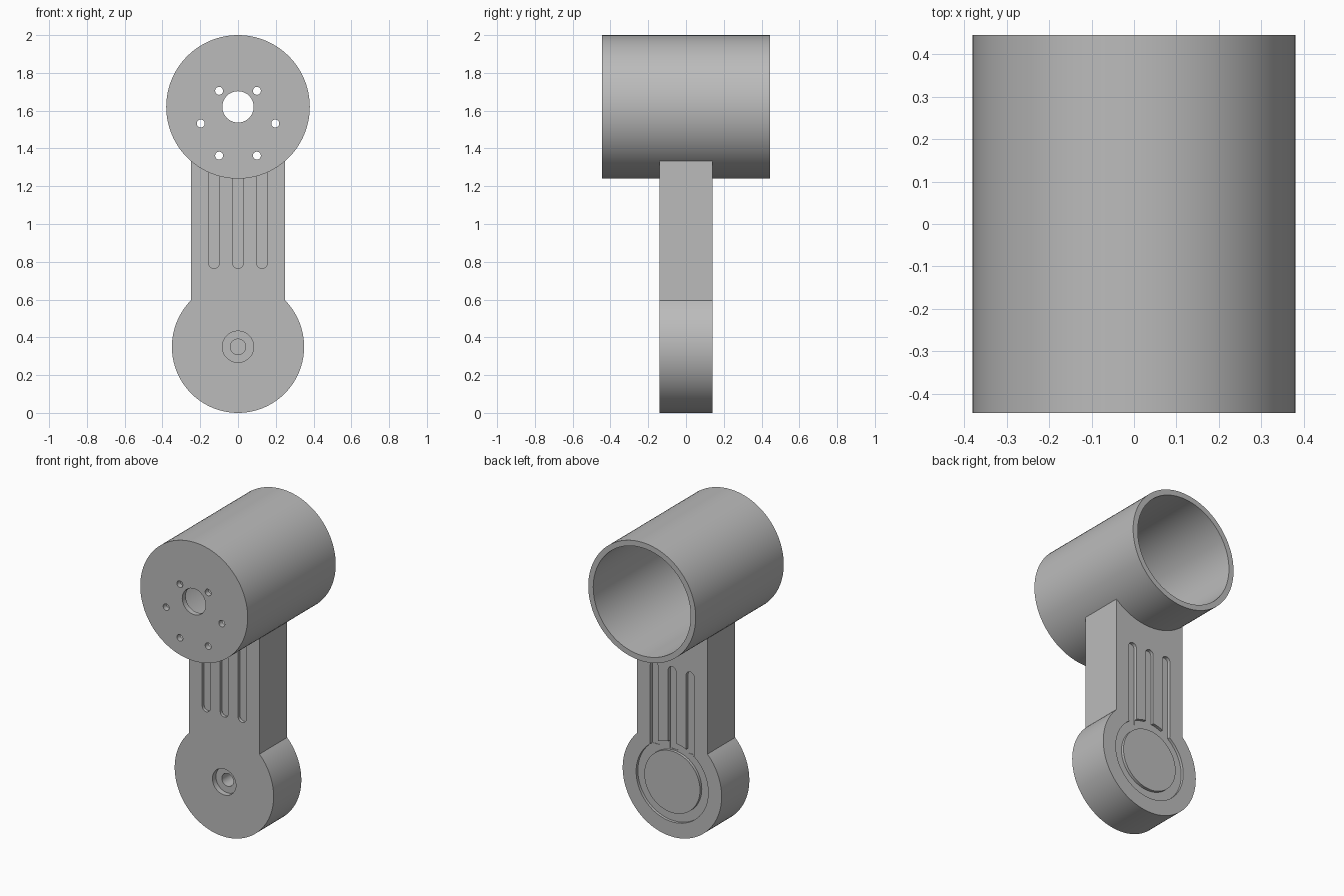
import bpy
import bmesh
from math import asin, cos, sin, pi, radians

cube = bpy.data.objects.get("Cube")
if cube:
    bpy.data.objects.remove(cube, do_unlink=True)

# Main dimensions
DRUM_Z, DRUM_R, BORE_R, DRUM_Y = 1.62, 0.38, 0.345, 0.445
PLATE = 0.035
HUB_Z = HUB_R = 0.35
ARM_X, ARM_Y = 0.25, 0.14
SEAT_R = 0.365

grey = bpy.data.materials.new("plain grey")
grey.use_nodes = True
grey.diffuse_color = (0.5, 0.5, 0.5, 1)
grey.node_tree.nodes["Principled BSDF"].inputs["Base Color"].default_value = (0.5, 0.5, 0.5, 1)


def arc(r, z, start, end, steps, x=0):
    """Points on an arc in the xz plane."""
    angles = [start + (end - start) * i / steps for i in range(steps + 1)]
    return [(x + r * cos(a), z + r * sin(a)) for a in angles]


def circle(r, z, x=0, steps=96):
    return arc(r, z, 0, 2 * pi, steps, x)[:-1]


def prism(name, outline, y0, y1):
    """Extrude an xz outline from y0 to y1."""
    bm = bmesh.new()
    face = bm.faces.new([bm.verts.new((x, y0, z)) for x, z in outline])
    grown = bmesh.ops.extrude_face_region(bm, geom=[face])["geom"]
    bmesh.ops.translate(bm, vec=(0, y1 - y0, 0),
                        verts=[v for v in grown if isinstance(v, bmesh.types.BMVert)])
    bmesh.ops.recalc_face_normals(bm, faces=bm.faces)
    mesh = bpy.data.meshes.new(name)
    bm.to_mesh(mesh)
    bm.free()
    mesh.materials.append(grey)
    obj = bpy.data.objects.new(name, mesh)
    bpy.context.collection.objects.link(obj)
    return obj


def activate(obj):
    bpy.ops.object.select_all(action="DESELECT")
    obj.select_set(True)
    bpy.context.view_layer.objects.active = obj


def cut(target, cutter):
    """Subtract the cutter from the target, then discard it."""
    mod = target.modifiers.new("cut", "BOOLEAN")
    mod.operation, mod.solver, mod.object = "DIFFERENCE", "EXACT", cutter
    activate(target)
    bpy.ops.object.modifier_apply(modifier=mod.name)
    bpy.data.objects.remove(cutter, do_unlink=True)


def smooth(obj):
    activate(obj)
    bpy.ops.object.shade_smooth_by_angle(angle=radians(30))


# Drum: cup open at the back, with a drilled front plate
drum = prism("motor_drum", circle(DRUM_R, DRUM_Z), -DRUM_Y, DRUM_Y)
cut(drum, prism("bore", circle(BORE_R, DRUM_Z), PLATE - DRUM_Y, DRUM_Y + 0.1))
holes = [(0, 0, 0.083)]
for side in (-1, 1):
    holes += [(side * x, z, 0.021) for x, z in ((0.1, 0.085), (0.197, -0.088), (0.1, -0.258))]
for x, z, r in holes:
    cut(drum, prism("hole", circle(r, DRUM_Z + z, x, 40), -DRUM_Y - 0.1, 0))
smooth(drum)

# Arm: round hub, straight shank and a concave seat under the drum
neck = asin(ARM_X / HUB_R)
seat = asin(ARM_X / SEAT_R)
outline = arc(HUB_R, HUB_Z, pi / 2 + neck, 5 * pi / 2 - neck, 80)
outline += arc(SEAT_R, DRUM_Z, -pi / 2 + seat, -pi / 2 - seat, 40)
arm = prism("arm", outline, -ARM_Y, ARM_Y)

# Ring groove in the back of the hub
ring = prism("ring", circle(0.255, HUB_Z), ARM_Y - 0.018, ARM_Y + 0.1)
cut(ring, prism("island", circle(0.197, HUB_Z), 0, 1))
cut(arm, ring)

# Three grooves on each face: rounded below in front, rounded above at the back
for x in (-0.127, 0, 0.127):
    w = 0.028
    front = arc(w, 0.793, pi, 2 * pi, 16, x) + [(x + w, 1.5), (x - w, 1.5)]
    cut(arm, prism("front_slot", front, -ARM_Y - 0.1, 0.02 - ARM_Y))
    back = arc(w, 1.06, 0, pi, 16, x) + [(x - w, 0.555), (x + w, 0.555)]
    cut(arm, prism("back_slot", back, ARM_Y - 0.021, ARM_Y + 0.1))

# Stepped pivot hole in the front of the hub
cut(arm, prism("counterbore", circle(0.083, HUB_Z, 0, 48), -ARM_Y - 0.1, 0.035 - ARM_Y))
cut(arm, prism("pivot", circle(0.041, HUB_Z, 0, 40), -ARM_Y - 0.1, 0.05))
smooth(arm)
